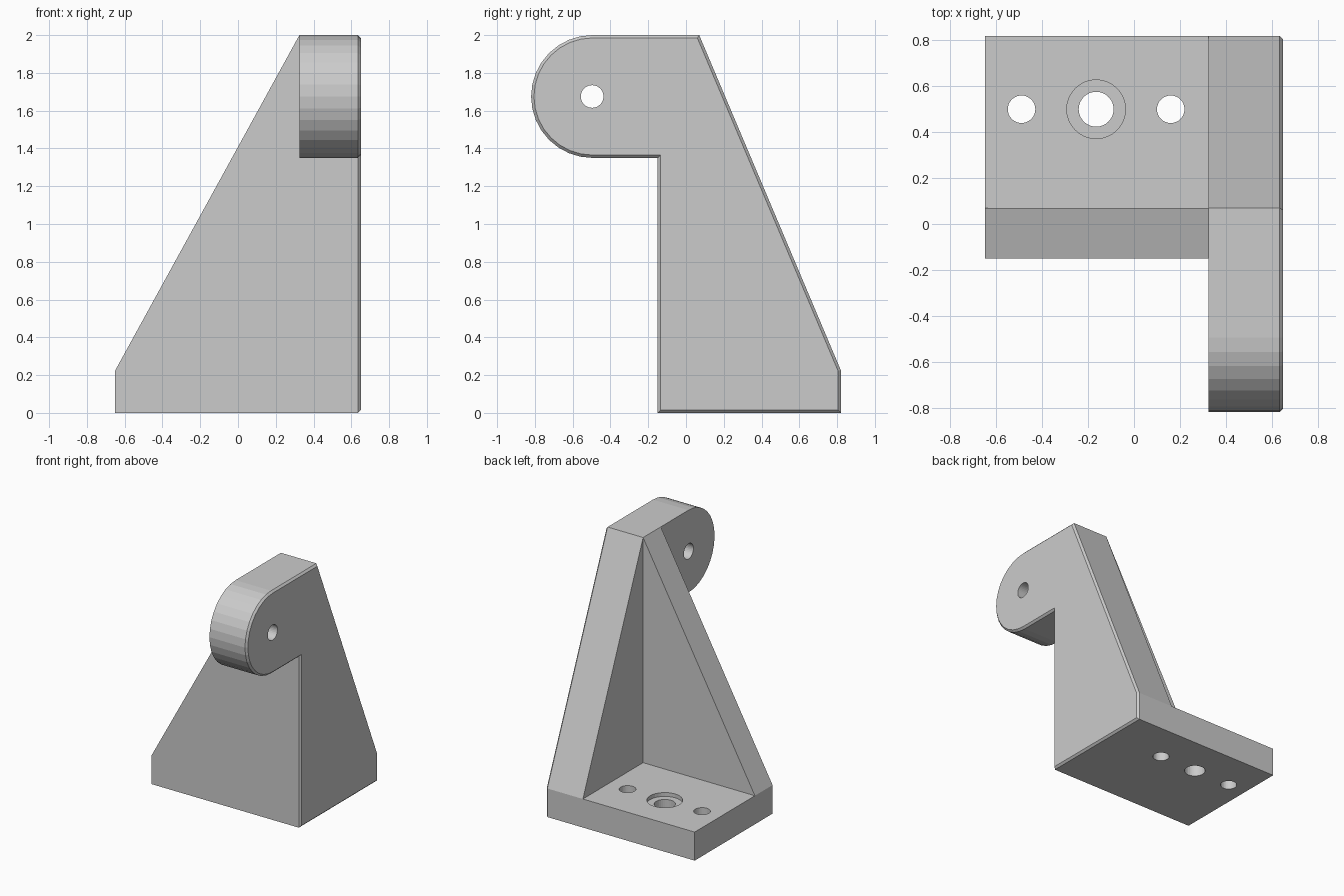
import bpy, bmesh
from math import sin, cos, pi
from mathutils import Vector

if "Cube" in bpy.data.objects:
    bpy.data.objects.remove(bpy.data.objects["Cube"])


def prism(name, profile, place, depth, chamfer=0.0):
    """Extrude a 2D profile by depth; optionally chamfer the far face outline."""
    bm = bmesh.new()
    base = bm.faces.new([bm.verts.new(place(*p)) for p in profile])
    ret = bmesh.ops.extrude_face_region(bm, geom=[base], use_keep_orig=True)
    moved = [g for g in ret["geom"] if isinstance(g, bmesh.types.BMVert)]
    bmesh.ops.translate(bm, verts=moved, vec=depth)
    bmesh.ops.recalc_face_normals(bm, faces=bm.faces[:])
    if chamfer:
        far = set(moved)
        edges = [e for e in bm.edges if e.verts[0] in far and e.verts[1] in far]
        bmesh.ops.bevel(bm, geom=edges, offset=chamfer, offset_type='OFFSET',
                        segments=1, profile=0.5, affect='EDGES')
        bmesh.ops.recalc_face_normals(bm, faces=bm.faces[:])
    me = bpy.data.meshes.new(name)
    bm.to_mesh(me)
    bm.free()
    ob = bpy.data.objects.new(name, me)
    bpy.context.collection.objects.link(ob)
    return ob


def drill(name, loc, radius, depth, along_x=False):
    bpy.ops.mesh.primitive_cylinder_add(
        vertices=32, radius=radius, depth=depth, location=loc,
        rotation=(0, pi / 2 if along_x else 0, 0))
    ob = bpy.context.object
    ob.name = name
    ob.hide_render = True
    return ob


def combine(target, tool, operation):
    mod = target.modifiers.new(operation.title(), 'BOOLEAN')
    mod.operation = operation
    mod.solver = 'EXACT'
    mod.object = tool
    bpy.context.view_layer.objects.active = target
    bpy.ops.object.modifier_apply(modifier=mod.name)
    bpy.data.objects.remove(tool, do_unlink=True)


# Side plate with rounded arm, chamfered on its outer face
R, CY, CZ = 0.325, -0.495, 1.675
arc = [(CY - R * sin(pi * i / 16), CZ + R * cos(pi * i / 16)) for i in range(17)]
side = [(-0.15, 0), (0.82, 0), (0.82, 0.225), (0.07, 2.0)] + arc + [(-0.15, 1.35)]
bracket = prism("bracket", side, lambda y, z: (0.325, y, z),
                Vector((0.325, 0, 0)), chamfer=0.015)

# Sloping front wall
front = [(-0.65, 0), (0.5, 0), (0.5, 2.0), (0.325, 2.0), (-0.65, 0.225)]
wall = prism("front_wall", front, lambda x, z: (x, -0.15, z), Vector((0, 0.22, 0)))
combine(bracket, wall, 'UNION')

# Base plate
floor = [(-0.65, -0.15), (0.5, -0.15), (0.5, 0.82), (-0.65, 0.82)]
base = prism("base_plate", floor, lambda x, y: (x, y, 0), Vector((0, 0, 0.225)))
combine(bracket, base, 'UNION')

# Arm hole, two dowel holes, counterbored bolt hole
combine(bracket, drill("arm_hole", (0.49, -0.497, CZ), 0.06, 1, True), 'DIFFERENCE')
for x, r in ((-0.49, 0.06), (0.16, 0.06), (-0.165, 0.076)):
    combine(bracket, drill("base_hole", (x, 0.5, 0.1), r, 0.6), 'DIFFERENCE')
combine(bracket, drill("counterbore", (-0.165, 0.5, 0.295), 0.128, 0.2), 'DIFFERENCE')
